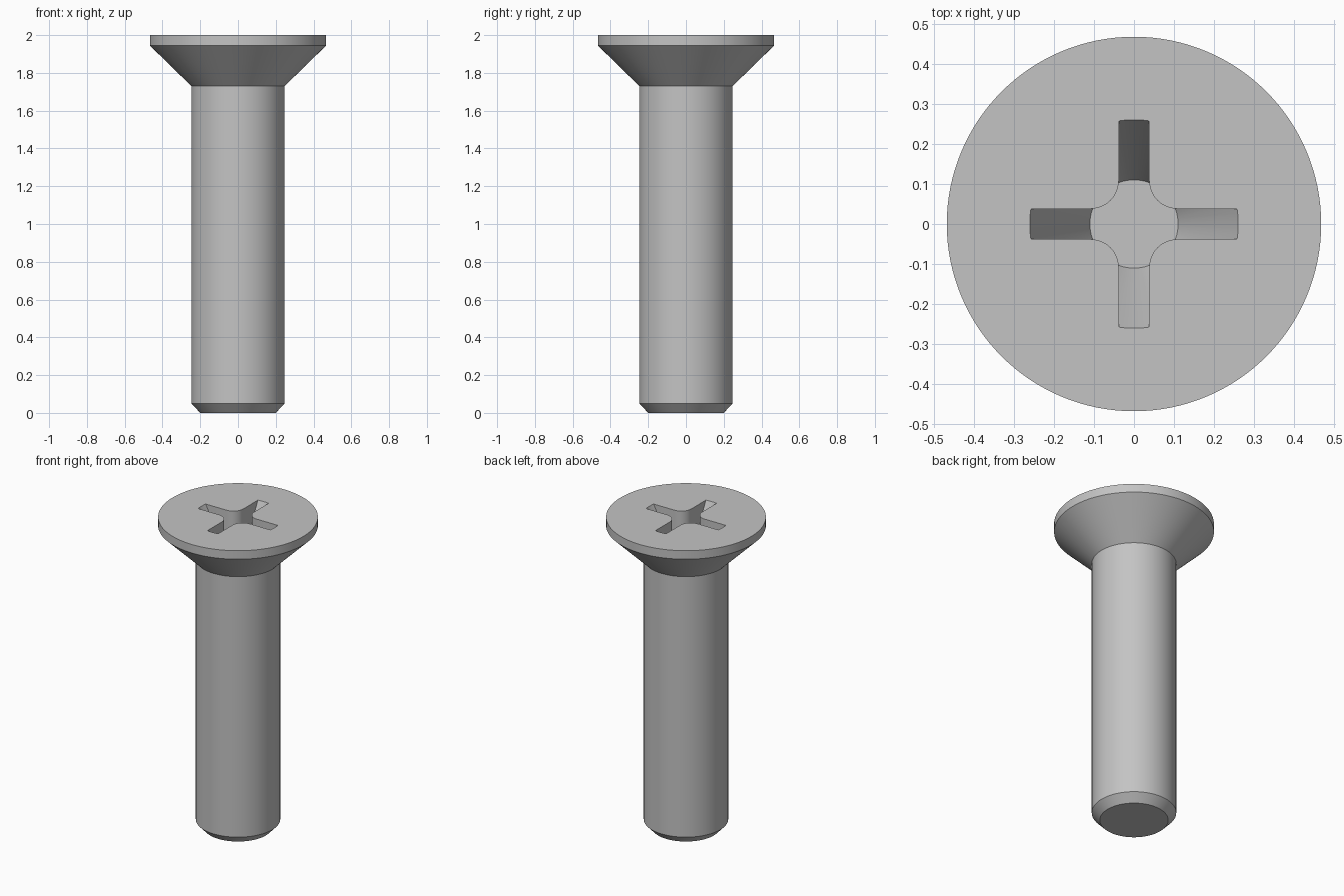
import bpy
import bmesh
from math import cos, sin, pi, radians

default = bpy.data.objects.get("Cube")
if default:
    bpy.data.objects.remove(default, do_unlink=True)

SEGMENTS = 128
TOP = 2.0
RECESS_DEPTH = 0.30
HALF_SLOT = 0.038
FILLET = 0.07

steel = bpy.data.materials.new("grey_steel")
steel.use_nodes = True
colour = (0.55, 0.55, 0.55, 1)
steel.diffuse_color = colour
steel.node_tree.nodes["Principled BSDF"].inputs["Base Color"].default_value = colour


def add_object(name, bm):
    bmesh.ops.recalc_face_normals(bm, faces=bm.faces)
    mesh = bpy.data.meshes.new(name)
    bm.to_mesh(mesh)
    bm.free()
    mesh.materials.append(steel)
    obj = bpy.data.objects.new(name, mesh)
    bpy.context.collection.objects.link(obj)
    return obj


def lathe(name, profile):
    """Turn (radius, height) points into a closed round solid."""
    bm = bmesh.new()
    rings = [[bm.verts.new((r * cos(2 * pi * i / SEGMENTS), r * sin(2 * pi * i / SEGMENTS), z))
              for i in range(SEGMENTS)] for r, z in profile]
    for low, high in zip(rings, rings[1:]):
        for i in range(SEGMENTS):
            j = (i + 1) % SEGMENTS
            bm.faces.new((low[i], low[j], high[j], high[i]))
    bm.faces.new(rings[0][::-1])
    bm.faces.new(rings[-1])
    return add_object(name, bm)


def cross_prism(name, reach, bottom, top):
    """Four-armed prism with rounded inner corners."""
    bm = bmesh.new()
    centre = HALF_SLOT + FILLET
    quarter = [(reach, -HALF_SLOT), (reach, HALF_SLOT)]
    for i in range(13):
        a = -pi / 2 - i * pi / 24
        quarter.append((centre + FILLET * cos(a), centre + FILLET * sin(a)))
    outline = []
    for k in range(4):
        c, s = cos(k * pi / 2), sin(k * pi / 2)
        outline += [bm.verts.new((x * c - y * s, x * s + y * c, bottom)) for x, y in quarter]
    base = bm.faces.new(outline)
    side = bmesh.ops.extrude_face_region(bm, geom=[base])["geom"]
    raised = [v for v in side if isinstance(v, bmesh.types.BMVert)]
    bmesh.ops.translate(bm, verts=raised, vec=(0, 0, top - bottom))
    return add_object(name, bm)


def boolean(target, tool, operation):
    mod = target.modifiers.new(operation.lower(), "BOOLEAN")
    mod.operation = operation
    mod.solver = "EXACT"
    mod.object = tool
    bpy.ops.object.select_all(action="DESELECT")
    bpy.context.view_layer.objects.active = target
    target.select_set(True)
    bpy.ops.object.modifier_apply(modifier=mod.name)
    bpy.data.objects.remove(tool, do_unlink=True)


# Chamfered shank and countersunk head
screw = lathe("countersunk_screw", [(0.20, 0), (0.247, 0.05), (0.247, 1.73),
                                    (0.467, 1.945), (0.467, TOP)])

# Cross recess: straight slots bounded by a steep cone
floor = TOP - RECESS_DEPTH
recess = cross_prism("recess_cutter", 0.4, floor - 0.1, TOP + 0.1)
taper = lathe("recess_taper", [(0.11, floor), (0.285, TOP + 0.05)])
boolean(recess, taper, "INTERSECT")
boolean(screw, recess, "DIFFERENCE")

screw.select_set(True)
bpy.context.view_layer.objects.active = screw
bpy.ops.object.shade_smooth_by_angle(angle=radians(30))
